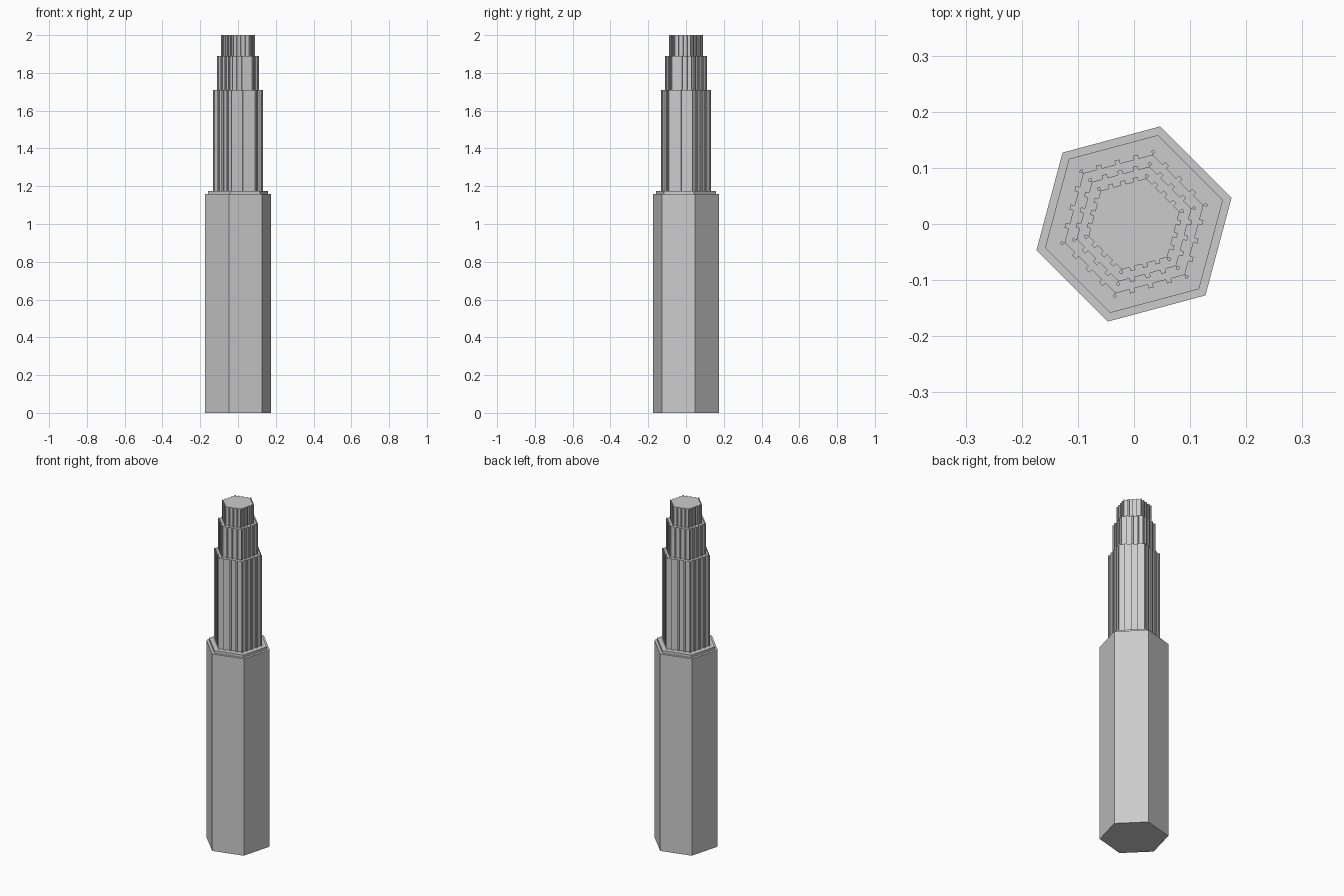
import bpy, bmesh
from math import cos, sin, pi, radians
from mathutils import Vector

if "Cube" in bpy.data.objects:
    bpy.data.objects.remove(bpy.data.objects["Cube"], do_unlink=True)

grey = bpy.data.materials.new("stone grey")
grey.use_nodes = True
grey.diffuse_color = (0.6, 0.6, 0.6, 1)
grey.node_tree.nodes["Principled BSDF"].inputs["Base Color"].default_value = (0.6, 0.6, 0.6, 1)


def hex_corners(radius):
    return [Vector((radius * cos(radians(15) + k * pi / 3),
                    radius * sin(radians(15) + k * pi / 3))) for k in range(6)]


def ribbed_outline(radius, ribs=3, depth=0.007, rib=0.009):
    """Hexagon with ribs along every side and a rib wrapped round each corner."""
    corners = hex_corners(radius)
    points = []
    for a, b in zip(corners, corners[1:] + corners[:1]):
        side = b - a
        along = side.normalized()
        inward = Vector((-along.y, along.x)) * depth
        points.append(a)
        for i in range(ribs + 1):
            start = a + side * (i / (ribs + 1)) + along * rib / 2
            end = a + side * ((i + 1) / (ribs + 1)) - along * rib / 2
            points += [start, start + inward, end + inward, end]
    return points


def prism(name, outline, bottom, top):
    bm = bmesh.new()
    base = bm.faces.new([bm.verts.new((p.x, p.y, bottom)) for p in outline])
    grown = bmesh.ops.extrude_face_region(bm, geom=[base], use_keep_orig=True)
    moved = [g for g in grown["geom"] if isinstance(g, bmesh.types.BMVert)]
    bmesh.ops.translate(bm, verts=moved, vec=(0, 0, top - bottom))
    bmesh.ops.recalc_face_normals(bm, faces=bm.faces)
    mesh = bpy.data.meshes.new(name)
    bm.to_mesh(mesh)
    bm.free()
    mesh.materials.append(grey)
    obj = bpy.data.objects.new(name, mesh)
    bpy.context.scene.collection.objects.link(obj)


# Plain hexagonal column and its low collar
prism("base_column", hex_corners(0.18), 0, 1.16)
prism("collar", hex_corners(0.164), 1.16, 1.175)

# Ribbed tiers, each narrower than the last
prism("lower_tier", ribbed_outline(0.136), 1.175, 1.71)
prism("middle_tier", ribbed_outline(0.114), 1.71, 1.89)
prism("upper_tier", ribbed_outline(0.092), 1.89, 2.0)
